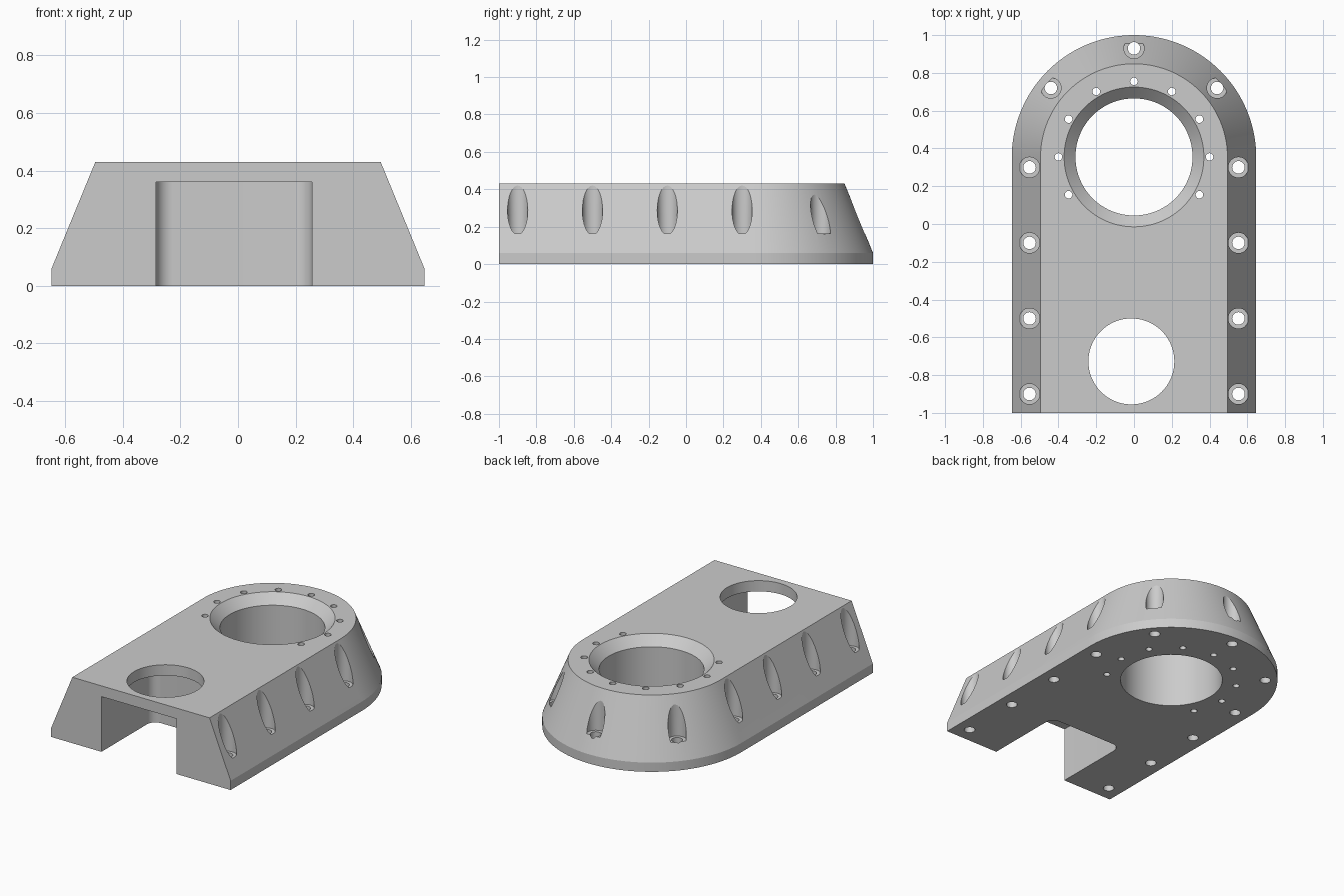
import bpy
import bmesh
import math
from math import cos, sin, pi, radians

cube = bpy.data.objects.get("Cube")
if cube:
    bpy.data.objects.remove(cube, do_unlink=True)

grey = bpy.data.materials.new("plain grey")
grey.use_nodes = True
colour = (0.6, 0.6, 0.6, 1)
grey.diffuse_color = colour
grey.node_tree.nodes["Principled BSDF"].inputs["Base Color"].default_value = colour


def loft(name, rings):
    """Closed solid through rings of equal point count."""
    bm = bmesh.new()
    loops = [[bm.verts.new(p) for p in ring] for ring in rings]
    n = len(loops[0])
    for a, b in zip(loops, loops[1:]):
        for i in range(n):
            j = (i + 1) % n
            bm.faces.new((a[i], a[j], b[j], b[i]))
    bm.faces.new(loops[0][::-1])
    bm.faces.new(loops[-1])
    bmesh.ops.recalc_face_normals(bm, faces=bm.faces[:])
    mesh = bpy.data.meshes.new(name)
    bm.to_mesh(mesh)
    bm.free()
    mesh.materials.append(grey)
    obj = bpy.data.objects.new(name, mesh)
    bpy.context.collection.objects.link(obj)
    return obj


def arc(cx, cy, r, start, end, n):
    angles = [radians(start + (end - start) * i / n) for i in range(n + 1)]
    return [(cx + r * cos(a), cy + r * sin(a)) for a in angles]


def at_height(points, z):
    return [(x, y, z) for x, y in points]


def turned(name, x, y, profile, n):
    """Round cutter from (radius, height) pairs."""
    return loft(name, [at_height(arc(x, y, r, 0, 360, n)[:-1], z) for r, z in profile])


# Housing body: short upright skirt, then sloping sides with a rounded back
ARC_Y = 0.353


def outline(r):
    return [(r, -1)] + arc(0, ARC_Y, r, 0, 180, 72) + [(-r, -1)]


body = loft("housing_body", [at_height(outline(r), z)
                             for r, z in ((0.647, 0), (0.647, 0.06), (0.495, 0.43))])

cutters = []

# Main bore with chamfered rim
cutters.append(turned("bore_cutter", 0, 0.355,
                      [(0.31, -0.1), (0.31, 0.37), (0.37, 0.43), (0.37, 0.5)], 96))

# Front slot with rounded inner corners, and the round opening above it
SLOT_X, HALF, END, FILLET = -0.014, 0.271, -0.47, 0.06
slot = [(SLOT_X - HALF, -1.1), (SLOT_X + HALF, -1.1)]
slot += arc(SLOT_X + HALF - FILLET, END - FILLET, FILLET, 0, 90, 10)
slot += arc(SLOT_X - HALF + FILLET, END - FILLET, FILLET, 90, 180, 10)
cutters.append(loft("slot_cutter", [at_height(slot, z) for z in (-0.1, 0.36)]))
cutters.append(turned("opening_cutter", SLOT_X, -0.7275,
                      [(0.2275, 0.2), (0.2275, 0.5)], 72))

# Ring of small screw holes around the bore
for k in range(-1, 8):
    a = radians(30 * k)
    cutters.append(turned("screw_cutter", 0.4 * cos(a), 0.355 + 0.4 * sin(a),
                          [(0.02, -0.1), (0.02, 0.5)], 20))

# Counterbored bolt holes down both sides and around the back
bolts = [(0, 0.93)]
for side in (-1, 1):
    bolts.append((side * 0.44, 0.72))
    bolts += [(side * 0.553, 0.3 - 0.4 * i) for i in range(4)]
for x, y in bolts:
    cutters.append(turned("bolt_cutter", x, y,
                          [(0.033, -0.1), (0.033, 0.165), (0.054, 0.165), (0.054, 0.5)], 32))

# Cut everything, then drop the cutters
bpy.context.view_layer.objects.active = body
for cutter in cutters:
    cutter.hide_render = True
    mod = body.modifiers.new("cut", "BOOLEAN")
    mod.operation = "DIFFERENCE"
    mod.solver = "EXACT"
    mod.object = cutter
    bpy.ops.object.modifier_apply(modifier=mod.name)
    bpy.data.objects.remove(cutter, do_unlink=True)

# Smooth curved walls, keep edges crisp
bpy.ops.object.select_all(action="DESELECT")
body.select_set(True)
bpy.ops.object.shade_smooth_by_angle(angle=radians(20))
